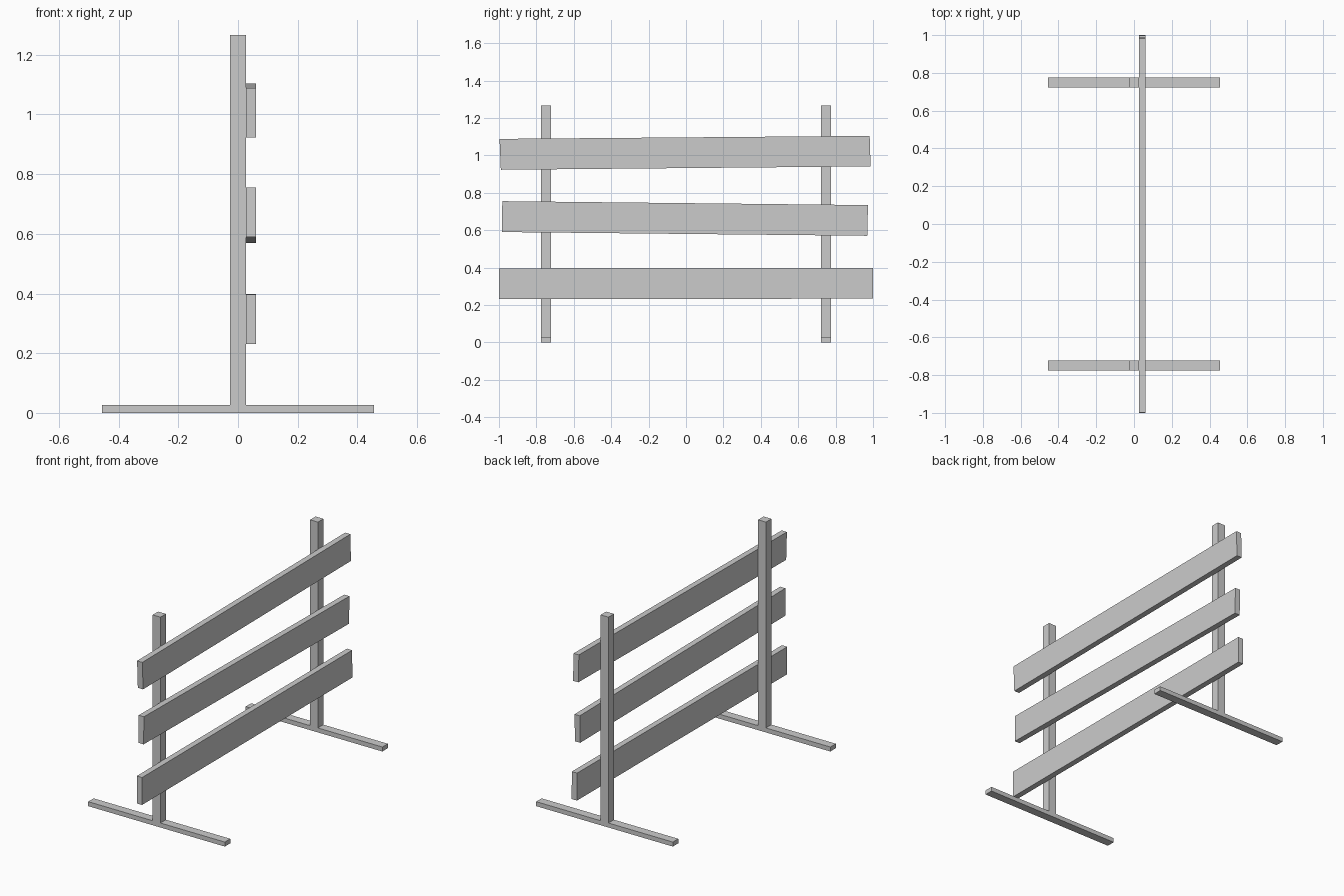
import bpy, bmesh
from mathutils import Vector

if "Cube" in bpy.data.objects:
    bpy.data.objects.remove(bpy.data.objects["Cube"])


def prism(name, outline, x0, x1):
    """Extrude a (y, z) outline along x from x0 to x1."""
    bm = bmesh.new()
    face = bm.faces.new([bm.verts.new((x0, y, z)) for y, z in outline])
    ext = bmesh.ops.extrude_face_region(bm, geom=[face])
    verts = [g for g in ext["geom"] if isinstance(g, bmesh.types.BMVert)]
    bmesh.ops.translate(bm, verts=verts, vec=Vector((x1 - x0, 0, 0)))
    bmesh.ops.recalc_face_normals(bm, faces=bm.faces)
    mesh = bpy.data.meshes.new(name)
    bm.to_mesh(mesh)
    bm.free()
    obj = bpy.data.objects.new(name, mesh)
    bpy.context.collection.objects.link(obj)
    return obj


def rect(y, half, z0, z1):
    return [(y - half, z0), (y + half, z0), (y + half, z1), (y - half, z1)]


HALF = 0.026      # half thickness of posts and feet
FOOT_TOP = 0.027

# Ground feet and upright posts at both ends
for side, y in (("left", -0.749), ("right", 0.749)):
    prism(f"{side}_foot", rect(y, HALF, 0, FOOT_TOP), -0.455, 0.455)
    prism(f"{side}_post", rect(y, HALF, FOOT_TOP, 1.266), -HALF, HALF)

# Slightly crooked boards: bottom left, bottom right, top right, top left
boards = {
    "lower_board": [(-1.0, 0.231), (1.0, 0.234), (0.999, 0.399), (-1.0, 0.396)],
    "middle_board": [(-0.985, 0.59), (0.969, 0.57), (0.973, 0.734), (-0.982, 0.755)],
    "upper_board": [(-0.99, 0.923), (0.987, 0.941), (0.982, 1.104), (-0.997, 1.088)],
}
for name, outline in boards.items():
    prism(name, outline, HALF, 0.061)
